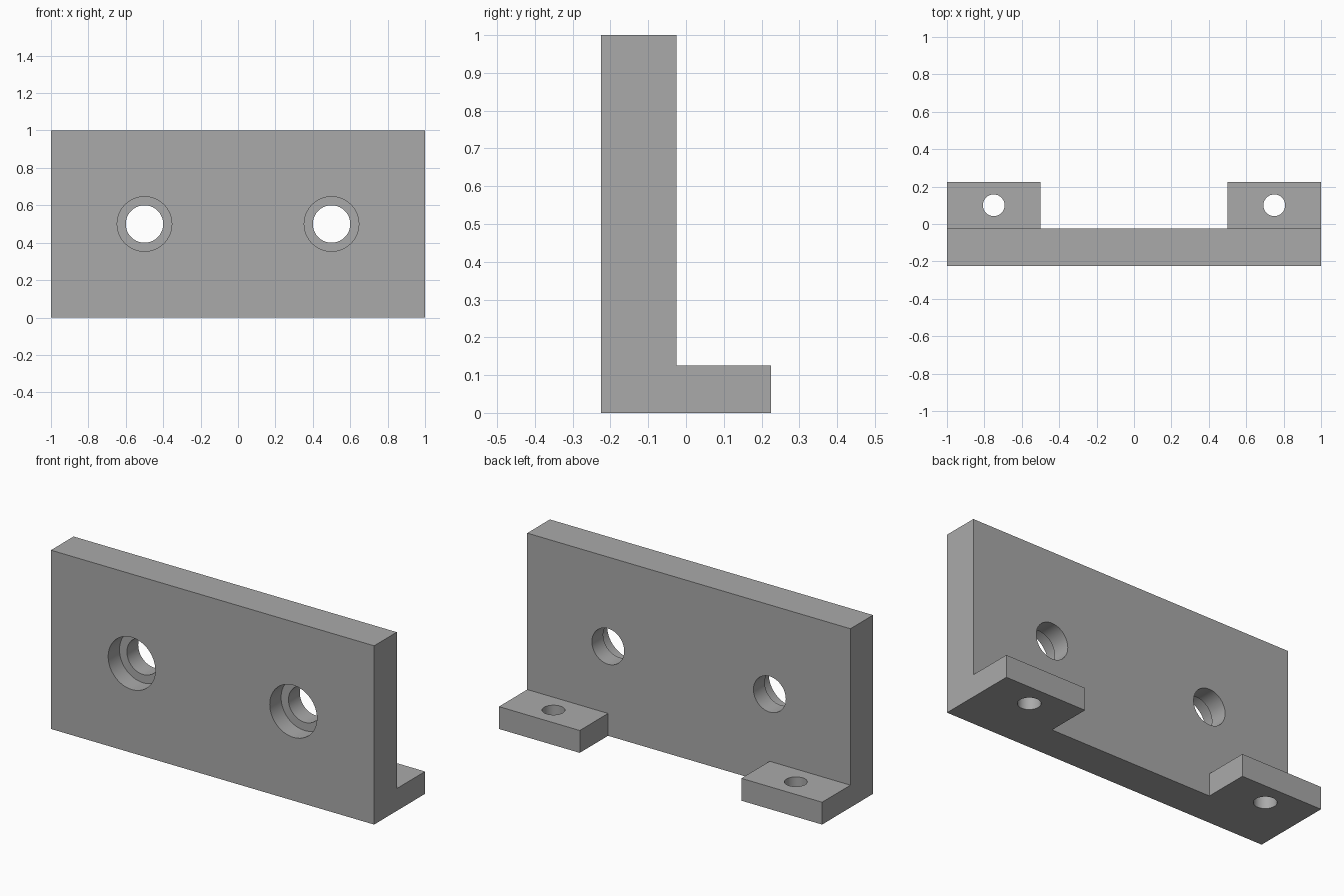
import bpy
import math

if "Cube" in bpy.data.objects:
    bpy.data.objects.remove(bpy.data.objects["Cube"], do_unlink=True)

# Single flat grey
grey = bpy.data.materials.new("plain_grey")
grey.use_nodes = True
GREY = (0.4, 0.4, 0.4, 1)
grey.diffuse_color = GREY
grey.node_tree.nodes["Principled BSDF"].inputs["Base Color"].default_value = GREY

# Main dimensions
FRONT, PLATE_BACK, BACK = -0.225, -0.025, 0.225
TAB_HEIGHT = 0.125


def box(name, low, high):
    bpy.ops.mesh.primitive_cube_add(size=1, location=[(a + b) / 2 for a, b in zip(low, high)])
    ob = bpy.context.object
    ob.name = name
    ob.scale = [b - a for a, b in zip(low, high)]
    bpy.ops.object.transform_apply(location=True, rotation=False, scale=True)
    ob.data.materials.append(grey)
    return ob


def drill(name, radius, length, centre, along_y=False):
    bpy.ops.mesh.primitive_cylinder_add(
        vertices=64, radius=radius, depth=length, location=centre,
        rotation=(math.pi / 2 if along_y else 0, 0, 0))
    ob = bpy.context.object
    ob.name = name
    ob.data.materials.append(grey)
    return ob


def combine(target, other, operation):
    mod = target.modifiers.new(other.name, "BOOLEAN")
    mod.operation = operation
    mod.solver = "EXACT"
    mod.object = other
    bpy.context.view_layer.objects.active = target
    bpy.ops.object.modifier_apply(modifier=mod.name)
    bpy.data.objects.remove(other, do_unlink=True)


# Upright plate
bracket = box("mounting_bracket", (-1, FRONT, 0), (1, PLATE_BACK, 1))

for side in (-1, 1):
    # Foot tab at each end, rooted inside the plate
    xs = sorted((side * 0.5, side))
    tab = box("foot_tab", (xs[0], -0.125, 0), (xs[1], BACK, TAB_HEIGHT))
    combine(bracket, tab, "UNION")

    # Screw hole through the tab
    combine(bracket, drill("tab_hole", 0.058, 0.5, (side * 0.75, 0.1, 0.06)), "DIFFERENCE")

    # Bolt hole through the plate, with a counterbore half way in from the front
    x = side * 0.5
    combine(bracket, drill("bolt_hole", 0.1, 0.6, (x, -0.125, 0.5), True), "DIFFERENCE")
    combine(bracket, drill("counterbore", 0.146, 0.2, (x, FRONT, 0.5), True), "DIFFERENCE")

# Smooth hole walls, crisp edges
bpy.ops.object.select_all(action="DESELECT")
bracket.select_set(True)
bpy.context.view_layer.objects.active = bracket
bpy.ops.object.shade_smooth_by_angle(angle=math.radians(30))
